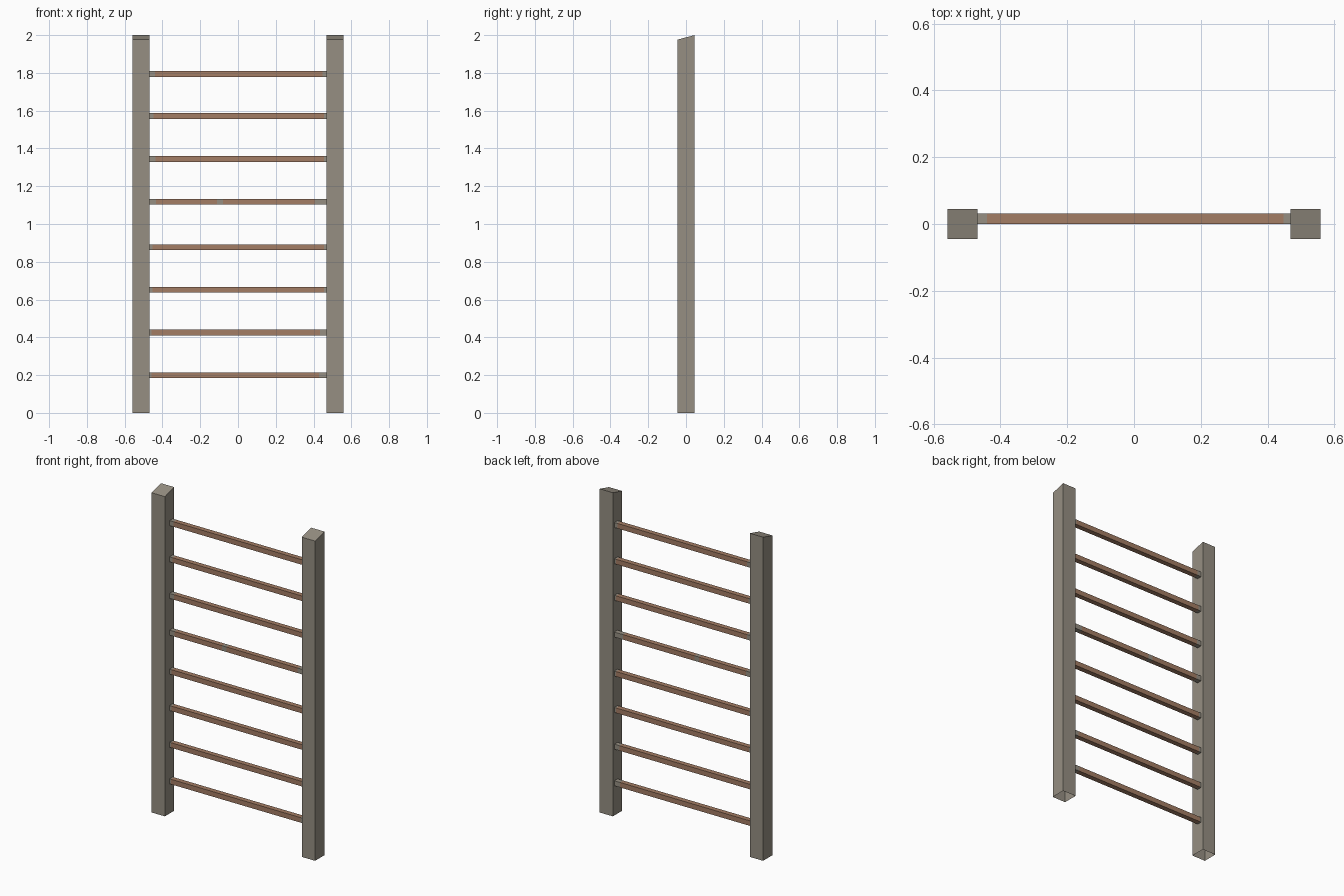
import bpy, bmesh

if "Cube" in bpy.data.objects:
    bpy.data.objects.remove(bpy.data.objects["Cube"])


def material(name, rgb):
    m = bpy.data.materials.new(name)
    m.diffuse_color = (*rgb, 1)
    m.use_nodes = True
    m.node_tree.nodes["Principled BSDF"].inputs["Base Color"].default_value = m.diffuse_color
    return m


grey = material("weathered_grey", (0.305, 0.275, 0.225))
brown = material("rung_brown", (0.37, 0.205, 0.128))


def finish(name, bm, mats):
    bmesh.ops.recalc_face_normals(bm, faces=bm.faces)
    me = bpy.data.meshes.new(name)
    bm.to_mesh(me)
    bm.free()
    for m in mats:
        me.materials.append(m)
    ob = bpy.data.objects.new(name, me)
    bpy.context.collection.objects.link(ob)
    return ob


def box(x0, x1, y0, y1, z0, z1):
    bm = bmesh.new()
    bmesh.ops.create_cube(bm, size=1)
    for v in bm.verts:
        v.co.x = x0 if v.co.x < 0 else x1
        v.co.y = y0 if v.co.y < 0 else y1
        v.co.z = z0 if v.co.z < 0 else z1
    return bm


INNER, OUTER, HALF = 0.468, 0.559, 0.0455

# Square posts: top slopes down to the front, underside open
for side, name in ((-1, "left_post"), (1, "right_post")):
    xs = sorted((side * INNER, side * OUTER))
    bm = box(xs[0], xs[1], -HALF, HALF, 0, 2)
    for v in bm.verts:
        if v.co.z > 1 and v.co.y < 0:
            v.co.z = 1.976
    bottom = [f for f in bm.faces if f.calc_center_median().z < 0.01]
    bmesh.ops.delete(bm, geom=bottom, context='FACES_ONLY')
    finish(name, bm, [grey])

# Rungs: centre height, worn grey length at the left and right ends
rungs = [(0.199, 0.01, 0.04), (0.425, 0.01, 0.035), (0.652, 0.015, 0.012),
         (0.877, 0.015, 0.012), (1.118, 0.035, 0.06), (1.345, 0.03, 0.012),
         (1.571, 0.02, 0.012), (1.795, 0.028, 0.02)]
T = 0.031
for i, (z, left, right) in enumerate(rungs):
    bm = box(-INNER, INNER, 0, T, z - T / 2, z + T / 2)
    worn = [(-INNER, -INNER + left), (INNER - right, INNER)]
    if i == 4:
        worn.append((-0.11, -0.08))  # worn patch near the middle
    for cut in {x for span in worn for x in span if abs(x) < INNER}:
        bmesh.ops.bisect_plane(bm, geom=bm.verts[:] + bm.edges[:] + bm.faces[:],
                               plane_co=(cut, 0, 0), plane_no=(1, 0, 0))
    for f in bm.faces:
        x = f.calc_center_median().x
        f.material_index = int(any(a <= x <= b for a, b in worn))
    finish(f"rung_{i + 1}", bm, [brown, grey])
